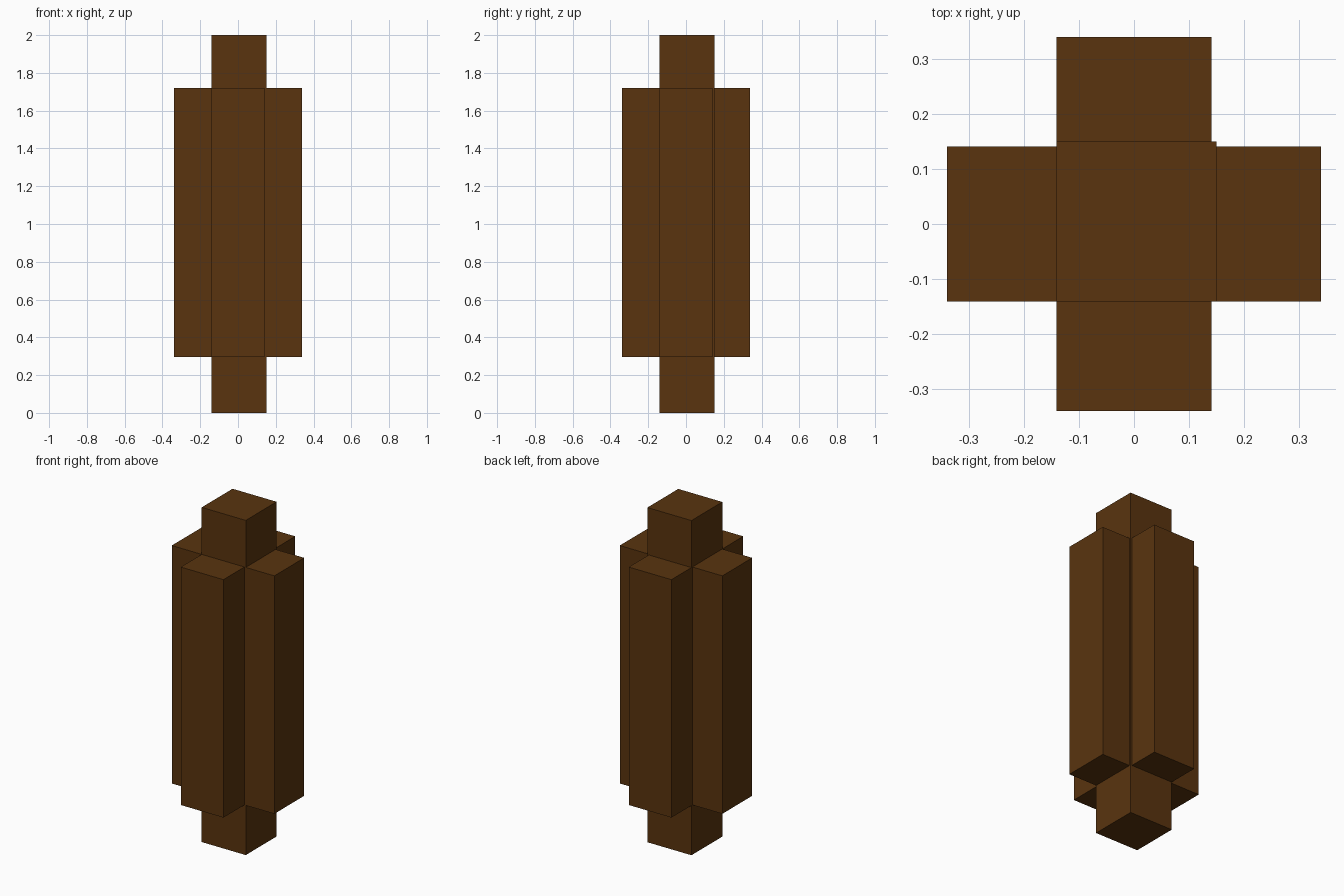
import bpy

if "Cube" in bpy.data.objects:
    bpy.data.objects.remove(bpy.data.objects["Cube"])

wood = bpy.data.materials.new("dark brown")
wood.diffuse_color = (0.1, 0.034, 0.0045, 1)
wood.use_nodes = True
wood.node_tree.nodes["Principled BSDF"].inputs["Base Color"].default_value = wood.diffuse_color


def box(name, lo, hi):
    """Axis-aligned block between two opposite corners."""
    centre = [(a + b) / 2 for a, b in zip(lo, hi)]
    bpy.ops.mesh.primitive_cube_add(size=1, location=centre)
    ob = bpy.context.object
    ob.name = name
    ob.scale = [b - a for a, b in zip(lo, hi)]
    bpy.ops.object.transform_apply(location=False, rotation=False, scale=True)
    ob.data.materials.append(wood)
    return ob


HALF, REACH = 0.141, 0.339     # half width and outer reach of the slabs
LOW, HIGH = 0.297, 1.719       # bottom and top of the slabs

# Central post, slightly wider toward +x and +y
box("central_post", (-HALF, -HALF, 0), (0.15, 0.15, 2))

# Two slabs crossing through the post
box("side_to_side_slab", (-REACH, -HALF, LOW), (REACH, HALF, HIGH))
box("front_to_back_slab", (-HALF, -REACH, LOW), (HALF, REACH, HIGH))
